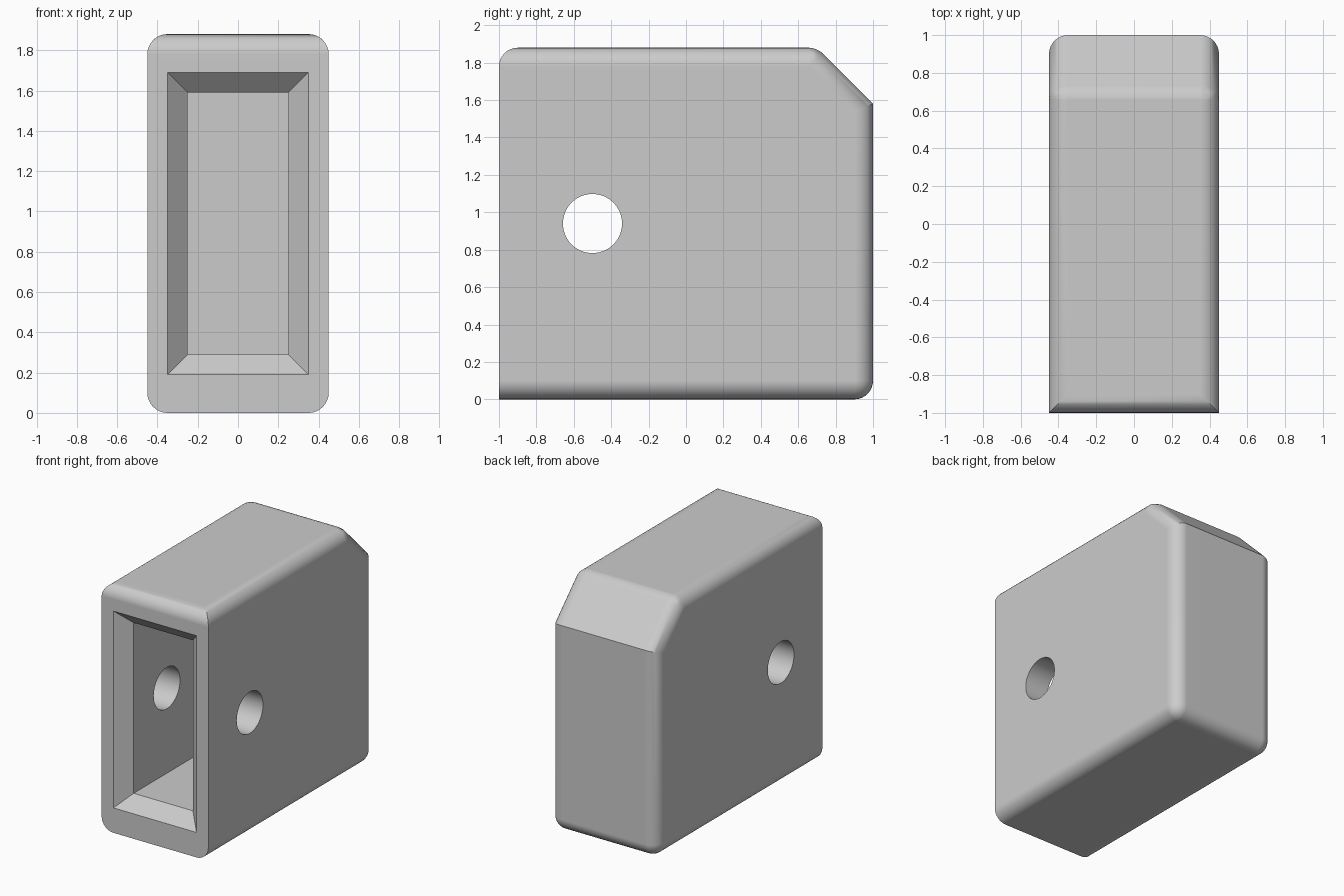
import bpy
import bmesh
from math import pi
from mathutils import Matrix, Vector

W, H, R = 0.45, 1.88, 0.1      # half width, height, fillet radius
CHAMFER = 0.3
WALL = 0.2

if "Cube" in bpy.data.objects:
    bpy.data.objects.remove(bpy.data.objects["Cube"], do_unlink=True)

grey = bpy.data.materials.new("Grey plastic")
grey.use_nodes = True
colour = (0.6, 0.6, 0.6, 1)
grey.diffuse_color = colour
grey.node_tree.nodes["Principled BSDF"].inputs["Base Color"].default_value = colour


def make_object(name, bm):
    bmesh.ops.recalc_face_normals(bm, faces=bm.faces)
    mesh = bpy.data.meshes.new(name)
    bm.to_mesh(mesh)
    bm.free()
    mesh.materials.append(grey)
    obj = bpy.data.objects.new(name, mesh)
    bpy.context.collection.objects.link(obj)
    return obj


def loft(bm, rings):
    """Skin equal-sized rings of points and cap both ends."""
    rings = [[bm.verts.new(p) for p in ring] for ring in rings]
    n = len(rings[0])
    for a, b in zip(rings, rings[1:]):
        for i in range(n):
            j = (i + 1) % n
            bm.faces.new((a[i], a[j], b[j], b[i]))
    bm.faces.new(rings[0])
    bm.faces.new(rings[-1])


# Housing: side profile with a chamfered back top corner
profile = [(-1, 0), (1, 0), (1, H - CHAMFER), (1 - CHAMFER, H), (-1, H)]
bm = bmesh.new()
loft(bm, [[(x, y, z) for y, z in profile] for x in (-W, W)])

# Fillet weights: front sides, front bottom and chamfer foot stay sharp
weight = bm.edges.layers.float.new("bevel_weight_edge")
for e in bm.edges:
    a, b = (v.co for v in e.verts)
    mid = (a + b) / 2
    across = abs(a.x - b.x) > W
    front = mid.y < -0.99
    e[weight] = 1
    if front and not (across and mid.z > 1):
        e[weight] = 0
    elif across and mid.y > 0 and mid.z > 1:
        e[weight] = 0 if mid.y > 0.99 else 0.414
housing = make_object("housing", bm)

bevel = housing.modifiers.new("Fillets", "BEVEL")
bevel.limit_method = "WEIGHT"
bevel.offset_type = "OFFSET"
bevel.width = R
bevel.segments = 8
bevel.use_clamp_overlap = False


# Cavity cutter: flared mouth running into a straight pocket
def rectangle(y, inset):
    x, z = W - inset, H / 2 - inset
    return [(sx * x, y, H / 2 + sz * z)
            for sx, sz in ((-1, -1), (1, -1), (1, 1), (-1, 1))]


bm = bmesh.new()
loft(bm, [rectangle(-1.05, 0.05), rectangle(-0.9, WALL), rectangle(1 - WALL, WALL)])
# The opening is taller than it is wide, so pull top and bottom in a little more
for v in bm.verts:
    v.co.z += 0.09 if v.co.z < H / 2 else -0.09
cavity = make_object("cavity_cutter", bm)

# Cross hole cutter
bm = bmesh.new()
bmesh.ops.create_cone(
    bm, cap_ends=True, segments=64, radius1=0.158, radius2=0.158, depth=2,
    matrix=Matrix.Translation(Vector((0, -0.5, H / 2))) @ Matrix.Rotation(pi / 2, 4, "Y"))
hole = make_object("hole_cutter", bm)

for cutter in (cavity, hole):
    cutter.hide_render = True
    cut = housing.modifiers.new(cutter.name, "BOOLEAN")
    cut.operation = "DIFFERENCE"
    cut.solver = "EXACT"
    cut.object = cutter

# Apply the modifiers, then drop the cutters
bpy.ops.object.select_all(action="DESELECT")
bpy.context.view_layer.objects.active = housing
housing.select_set(True)
for name in [m.name for m in housing.modifiers]:
    bpy.ops.object.modifier_apply(modifier=name)
for cutter in (cavity, hole):
    bpy.data.objects.remove(cutter, do_unlink=True)

# Smooth fillets with crisp flat faces
bpy.ops.object.shade_smooth_by_angle(angle=pi / 6)
normals = housing.modifiers.new("Flat face normals", "WEIGHTED_NORMAL")
normals.keep_sharp = True
